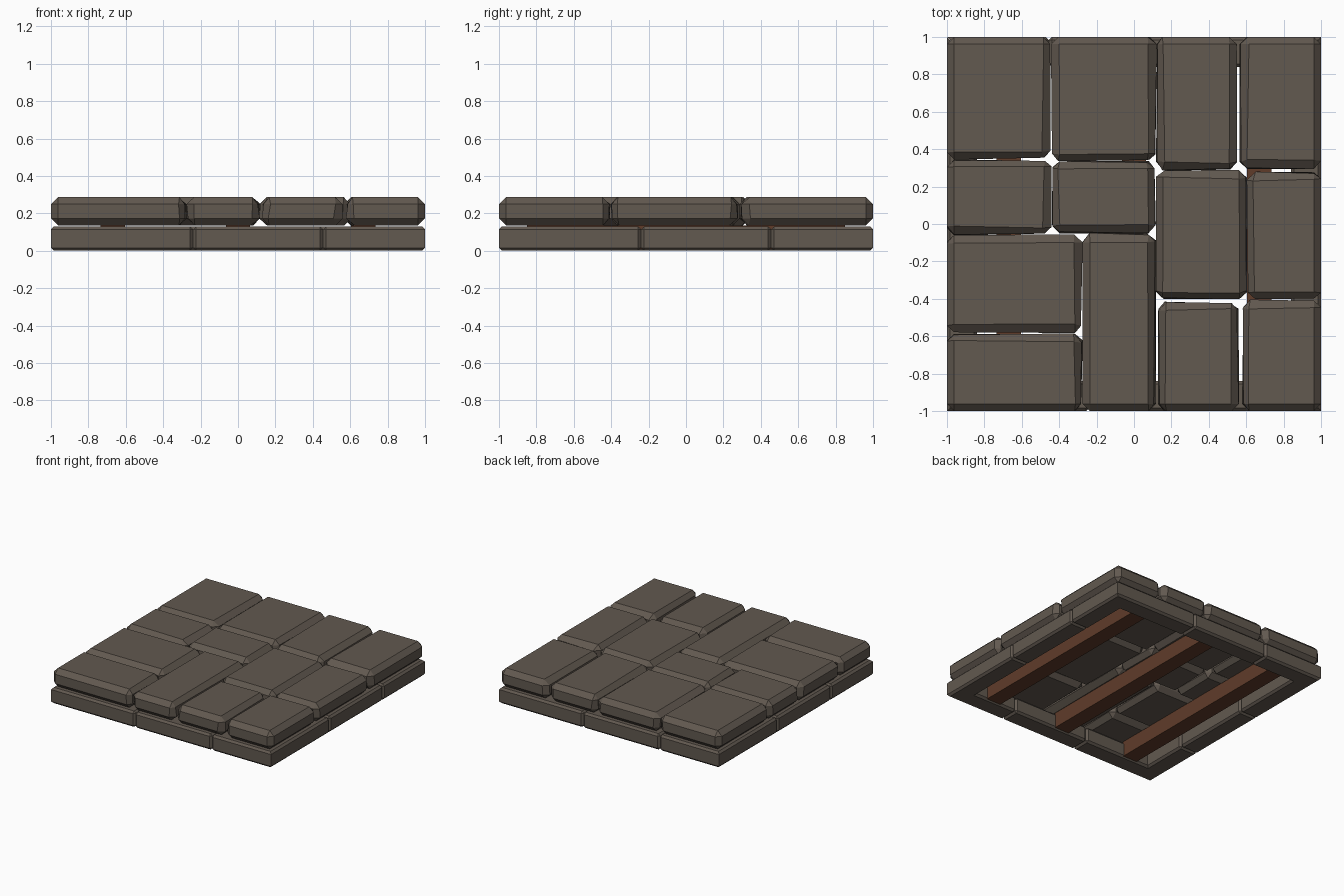
import bpy, bmesh, math, random
from mathutils import Matrix, Vector

random.seed(4)
cube = bpy.data.objects.get("Cube")
if cube:
    bpy.data.objects.remove(cube)


def material(name, rgb):
    m = bpy.data.materials.new(name)
    m.use_nodes = True
    colour = (*rgb, 1)
    m.diffuse_color = colour
    bsdf = m.node_tree.nodes["Principled BSDF"]
    bsdf.inputs["Base Color"].default_value = colour
    bsdf.inputs["Roughness"].default_value = 0.9
    return m


stone = material("stone", (0.122, 0.1, 0.08))
wood = material("dark_wood", (0.117, 0.045, 0.023))


def prism(outline, z0, z1):
    """Closed solid from a plan outline (counter-clockwise)."""
    bm = bmesh.new()
    low = [bm.verts.new((x, y, z0)) for x, y in outline]
    top = [bm.verts.new((x, y, z1)) for x, y in outline]
    bm.faces.new(low[::-1])
    bm.faces.new(top)
    n = len(outline)
    for i in range(n):
        j = (i + 1) % n
        bm.faces.new((low[i], low[j], top[j], top[i]))
    return bm


def chamfer(bm, size, keep=lambda e: True):
    edges = [e for e in bm.edges if keep(e)]
    bmesh.ops.bevel(bm, geom=edges, offset=size, segments=1,
                    affect='EDGES', clamp_overlap=True)


def finish(bm, name, mat):
    bmesh.ops.recalc_face_normals(bm, faces=bm.faces)
    mesh = bpy.data.meshes.new(name)
    bm.to_mesh(mesh)
    bm.free()
    mesh.materials.append(mat)
    bpy.context.collection.objects.link(bpy.data.objects.new(name, mesh))


# Paving slabs: x0, x1, y0, y1
slabs = [
    (-1, -.45, .35, 1), (-.44, .115, .34, 1), (.12, .55, .29, 1), (.57, 1, .30, 1),
    (-1, -.445, -.055, .34), (-.44, .11, -.045, .335),
    (.12, .6, -.4, .285), (.605, 1, -.4, .275),
    (-1, -.28, -.58, -.06), (-.27, .11, -1, -.055), (-1, -.28, -1, -.59),
    (.13, .555, -1, -.42), (.58, 1, -1, -.41),
]
for i, (x0, x1, y0, y1) in enumerate(slabs):
    bm = prism([(x0, y0), (x1, y0), (x1, y1), (x0, y1)], .135, .287)
    chamfer(bm, .038)
    # Slightly uneven hewn stone; outer rim stays flush
    for v in bm.verts:
        for axis in (0, 1):
            if abs(v.co[axis]) < .94:
                v.co[axis] += random.uniform(-.007, .007)
    finish(bm, f"paving_slab_{i + 1}", stone)

# Border: three blocks a side, mitred at the corners
inner = .84
cuts = (-1, -.24, .455, 1)


def on_mitre(edge):
    return all(abs(abs(v.co.x) - abs(v.co.y)) < 1e-4 for v in edge.verts)


for s, side in enumerate(("front", "left", "back", "right")):
    turn = Matrix.Rotation(s * math.pi / 2, 4, 'Z')
    for i in range(3):
        a, b = cuts[i], cuts[i + 1]
        ia, ib = max(a, -inner), min(b, inner)
        bm = prism([(a, -1), (b, -1), (ib, -inner), (ia, -inner)], 0, .13)
        chamfer(bm, .016, lambda e: not on_mitre(e))
        bm.transform(turn)
        finish(bm, f"{side}_border_block_{i + 1}", stone)

# Timber joists beneath the slabs
for i, x in enumerate((-.67, 0, .67)):
    w = .065
    bm = prism([(x - w, -.85), (x + w, -.85), (x + w, .85), (x - w, .85)], .01, .135)
    finish(bm, f"joist_{i + 1}", wood)
